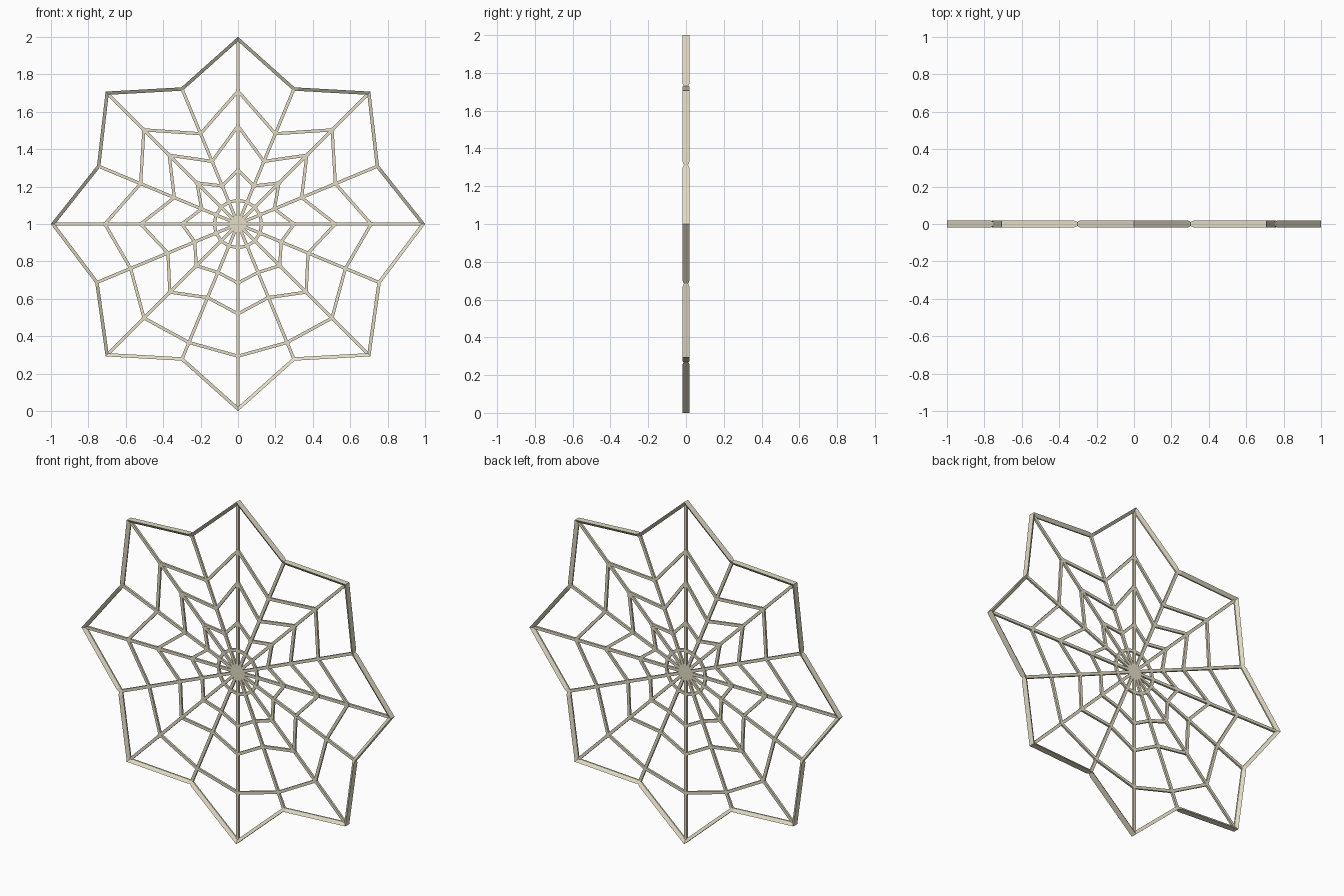
import bpy, bmesh, math
from mathutils import Vector

if "Cube" in bpy.data.objects:
    bpy.data.objects.remove(bpy.data.objects["Cube"])

N = 16
bone = bpy.data.materials.new("bone")
bone.diffuse_color = (0.77, 0.72, 0.56, 1)
bone.use_nodes = True
bone.node_tree.nodes["Principled BSDF"].inputs["Base Color"].default_value = bone.diffuse_color

def ring_points(half):
    """Radii from top to bottom (9 values), mirrored to the left side."""
    radii = half + half[-2:0:-1]
    return [Vector((r * math.sin(i * math.tau / N), 0, 1 + r * math.cos(i * math.tau / N)))
            for i, r in enumerate(radii)]

def finish(name, bm):
    bmesh.ops.recalc_face_normals(bm, faces=bm.faces)
    me = bpy.data.meshes.new(name)
    bm.to_mesh(me)
    bm.free()
    me.materials.append(bone)
    ob = bpy.data.objects.new(name, me)
    bpy.context.collection.objects.link(ob)
    return ob

def rod(bm, a, b, w, h):
    """Straight flat rod, half-width w seen from the front, half-depth h."""
    d = (b - a).normalized()
    u = Vector((0, 1, 0))
    v = d.cross(u)
    loops = [[bm.verts.new(p + s * w * v + t * h * u)
              for s, t in ((-1, -1), (1, -1), (1, 1), (-1, 1))] for p in (a, b)]
    for k in range(4):
        j = (k + 1) % 4
        bm.faces.new((loops[0][k], loops[0][j], loops[1][j], loops[1][k]))
    bm.faces.new(loops[0])
    bm.faces.new(loops[1])

# Outer edge of the star: eight tips and eight valleys
outer = ring_points([1.0, .79, 1.0, .815, 1.0, .825, 1.0, .79, 1.0])

# Rim path: the band gets shallower right at each valley
path = []
for i, p in enumerate(outer):
    if i % 2 == 0:
        path.append((p, .018))
    else:
        for q, deep in ((outer[i - 1], .018), (p, .011), (outer[(i + 1) % N], .018)):
            path.append((p + (q - p).normalized() * .018, deep))

# Rim: mitred band with flat outside and sloping inner sides
bm = bmesh.new()
width, thin = .018, .004
sections = []
for i, (p, deep) in enumerate(path):
    d1 = (p - path[i - 1][0]).normalized()
    d2 = (path[(i + 1) % len(path)][0] - p).normalized()
    n1 = Vector((d1.z, 0, -d1.x))
    n2 = Vector((d2.z, 0, -d2.x))
    q = p + (n1 + n2) / (1 + n1.dot(n2)) * width
    sections.append([bm.verts.new(c) for c in (
        p + Vector((0, -deep, 0)), p + Vector((0, deep, 0)),
        q + Vector((0, thin, 0)), q + Vector((0, -thin, 0)))])
for i, b in enumerate(sections):
    a = sections[i - 1]
    for k in range(4):
        j = (k + 1) % 4
        bm.faces.new((a[k], a[j], b[j], b[k]))
finish("outer_rim", bm)

# Radial spokes meeting in the middle
centre = Vector((0, 0, 1))
bm = bmesh.new()
for p in outer:
    rod(bm, centre, p + (centre - p).normalized() * .014, .0083, .006)
finish("spokes", bm)

# Web rings, sagging between the spokes
rings = {
    "web_ring_outer": [.71, .522, .711, .563, .711, .621, .71, .685, .706],
    "web_ring_middle": [.524, .362, .52, .368, .52, .405, .515, .425, .48],
    "web_ring_inner": [.29, .22, .31, .21, .30, .25, .315, .28, .315],
    "web_ring_hub": [.127] * 9,
}
for name, half in rings.items():
    pts = ring_points(half)
    bm = bmesh.new()
    for i in range(N):
        rod(bm, pts[i - 1], pts[i], .0083, .0058)
    # Small knots where the threads cross the spokes
    for p in pts:
        out = (p - centre).normalized() * .010
        rod(bm, p - out, p + out, .0095, .0065)
    finish(name, bm)
